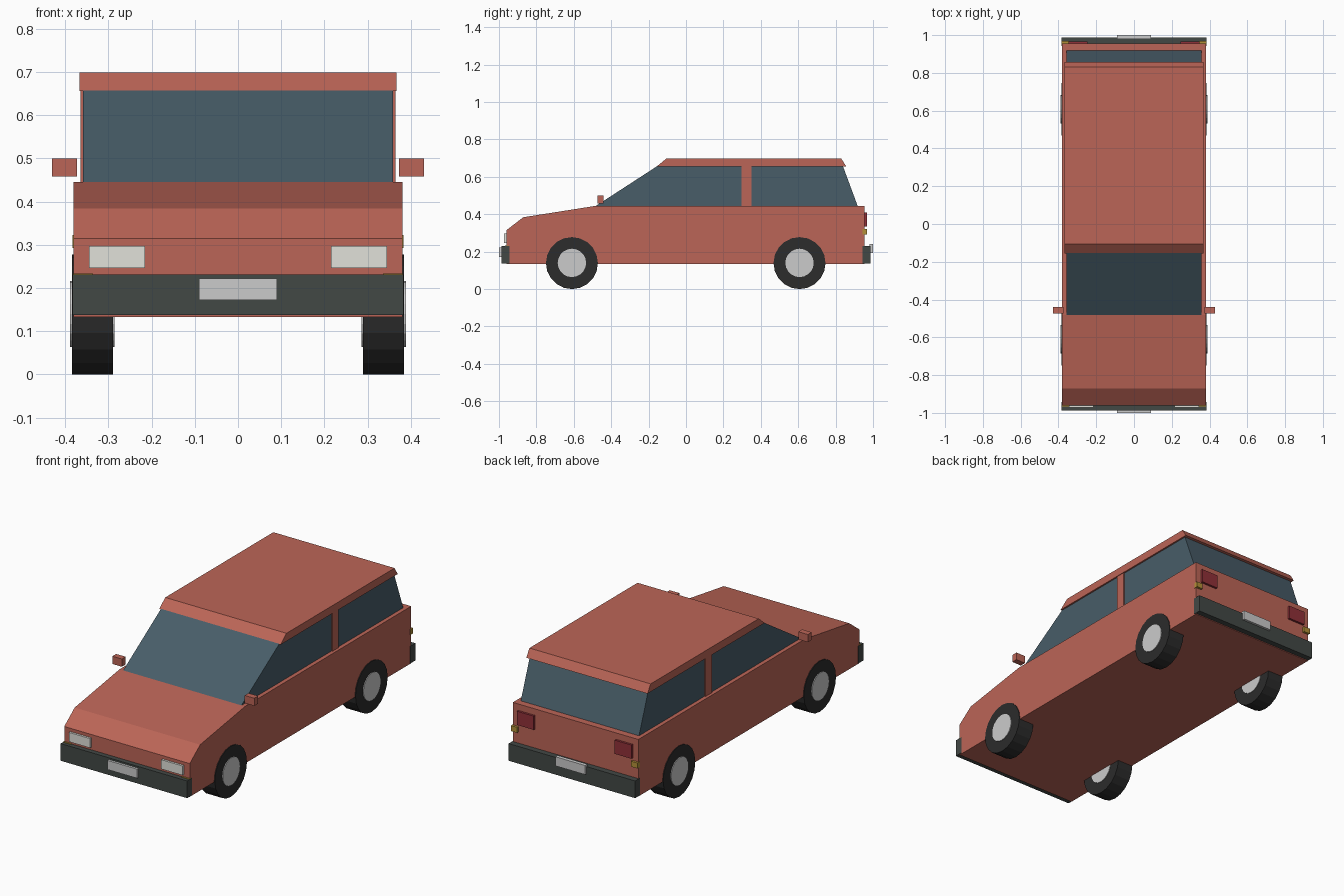
import bpy, bmesh, math

if "Cube" in bpy.data.objects:
    bpy.data.objects.remove(bpy.data.objects["Cube"])


def material(name, r, g, b):
    m = bpy.data.materials.new(name)
    m.diffuse_color = (r, g, b, 1)
    m.use_nodes = True
    m.node_tree.nodes["Principled BSDF"].inputs["Base Color"].default_value = m.diffuse_color
    return m


RED = material("paint", 0.50, 0.13, 0.095)
GLASS = material("glass", 0.065, 0.11, 0.14)
BUMPER = material("bumper_plastic", 0.055, 0.065, 0.06)
RUBBER = material("rubber", 0.025, 0.025, 0.025)
METAL = material("metal", 0.55, 0.55, 0.55)
LAMP = material("headlight_glass", 0.75, 0.75, 0.70)
TAIL = material("tail_red", 0.28, 0.03, 0.04)
AMBER = material("amber", 0.45, 0.28, 0.04)


def finish(name, bm, mat):
    bmesh.ops.recalc_face_normals(bm, faces=bm.faces)
    me = bpy.data.meshes.new(name)
    bm.to_mesh(me)
    bm.free()
    me.materials.append(mat)
    ob = bpy.data.objects.new(name, me)
    bpy.context.collection.objects.link(ob)
    return ob


def extrude_profile(name, yz, half_width, mat):
    """Side profile in (y, z), extruded across the car's width."""
    bm = bmesh.new()
    face = bm.faces.new([bm.verts.new((-half_width, y, z)) for y, z in yz])
    out = bmesh.ops.extrude_face_region(bm, geom=[face])
    verts = [v for v in out["geom"] if isinstance(v, bmesh.types.BMVert)]
    bmesh.ops.translate(bm, verts=verts, vec=(2 * half_width, 0, 0))
    return finish(name, bm, mat)


def box(name, x, y, z, mat):
    """Box given by its (min, max) range on each axis."""
    bm = bmesh.new()
    bmesh.ops.create_cube(bm, size=1)
    for v in bm.verts:
        v.co = [lo + (c + 0.5) * (hi - lo) for c, (lo, hi) in zip(v.co, (x, y, z))]
    return finish(name, bm, mat)


def pair(name, x, y, z, mat):
    box("right_" + name, x, y, z, mat)
    box("left_" + name, (-x[1], -x[0]), y, z, mat)


def disc(name, x0, x1, y, z, radius, sides, mat):
    """Cylinder lying along x."""
    ring = [(y + radius * math.sin(2 * math.pi * i / sides),
             z - radius * math.cos(2 * math.pi * i / sides)) for i in range(sides)]
    ob = extrude_profile(name, ring, (x1 - x0) / 2, mat)
    ob.location.x = (x0 + x1) / 2


# Body, glasshouse and roof
extrude_profile("body", [(-0.96, 0.133), (-0.96, 0.315), (-0.87, 0.384), (-0.483, 0.445),
                         (0.955, 0.445), (0.955, 0.133)], 0.38, RED)
extrude_profile("windows", [(-0.483, 0.444), (-0.15, 0.66), (0.838, 0.66), (0.918, 0.444)],
                0.358, GLASS)
extrude_profile("roof", [(-0.157, 0.655), (-0.105, 0.698), (0.83, 0.698), (0.857, 0.655)],
                0.367, RED)
box("door_pillars", (-0.364, 0.364), (0.297, 0.35), (0.44, 0.66), RED)
pair("mirror", (0.372, 0.43), (-0.473, -0.44), (0.458, 0.50), RED)

# Bumpers and plates
for end, s in (("front", -1), ("rear", 1)):
    box(end + "_bumper", (-0.383, 0.383), sorted((s * 0.943, s * 0.987)), (0.137, 0.231), BUMPER)
zf, zr = (0.172, 0.222), (0.192, 0.242)
box("front_plate", (-0.09, 0.09), (-1.0, -0.98), zf, METAL)
box("rear_plate", (-0.09, 0.09), (0.98, 1.0), zr, METAL)

# Lights
pair("headlight", (0.215, 0.344), (-0.972, -0.95), (0.246, 0.297), LAMP)
pair("front_indicator", (0.335, 0.382), (-0.967, -0.95), (0.20, 0.234), AMBER)
pair("tail_light", (0.245, 0.347), (0.945, 0.967), (0.335, 0.41), TAIL)
pair("rear_indicator", (0.345, 0.383), (0.945, 0.968), (0.292, 0.322), AMBER)

# Wheels
for axle, y in (("front", -0.61), ("rear", 0.607)):
    for side, s in (("right", 1), ("left", -1)):
        tyre = sorted((s * 0.289, s * 0.384))
        hub = sorted((s * 0.286, s * 0.388))
        disc(f"{axle}_{side}_tyre", *tyre, y, 0.139, 0.139, 20, RUBBER)
        disc(f"{axle}_{side}_hub", *hub, y, 0.14, 0.076, 20, METAL)
